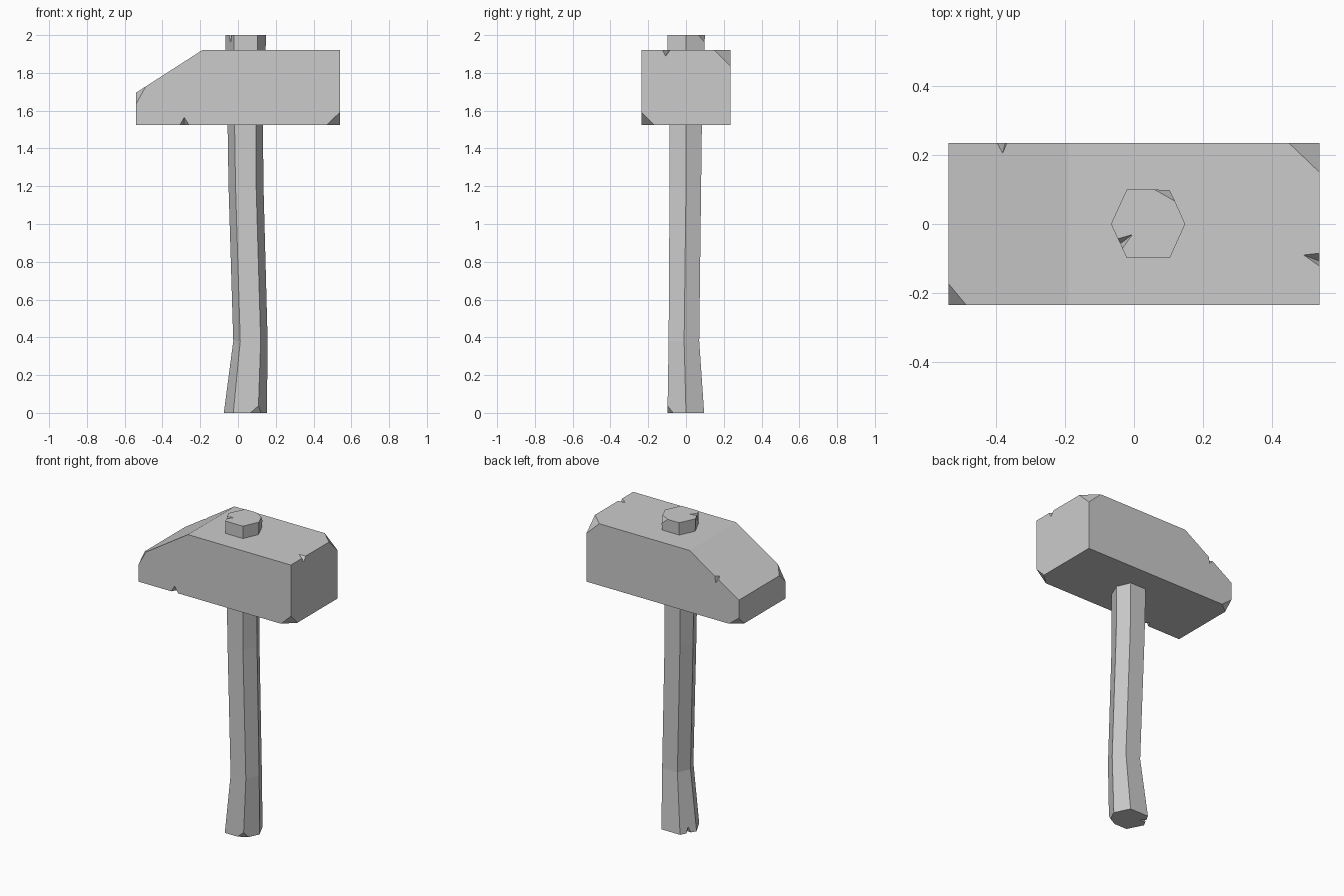
import bpy, bmesh
from mathutils import Vector

if "Cube" in bpy.data.objects:
    bpy.data.objects.remove(bpy.data.objects["Cube"])


def loft(name, rings):
    """Closed flat-faced solid skinned through equal-sized rings."""
    bm = bmesh.new()
    loops = [[bm.verts.new(p) for p in ring] for ring in rings]
    n = len(loops[0])
    for a, b in zip(loops, loops[1:]):
        for i in range(n):
            j = (i + 1) % n
            bm.faces.new((a[i], a[j], b[j], b[i]))
    bm.faces.new(loops[0])
    bm.faces.new(loops[-1])
    bmesh.ops.recalc_face_normals(bm, faces=bm.faces[:])
    mesh = bpy.data.meshes.new(name)
    bm.to_mesh(mesh)
    bm.free()
    obj = bpy.data.objects.new(name, mesh)
    bpy.context.collection.objects.link(obj)
    return obj


def clip_corner(obj, corner, a, b, c):
    """Slice a corner off along the plane through a, b, c."""
    a, b, c, corner = map(Vector, (a, b, c, corner))
    n = (b - a).cross(c - a).normalized()
    if n.dot(corner - a) < 0:
        n = -n
    bm = bmesh.new()
    bm.from_mesh(obj.data)
    geom = bm.verts[:] + bm.edges[:] + bm.faces[:]
    cut = bmesh.ops.bisect_plane(bm, geom=geom, plane_co=a, plane_no=n,
                                 clear_outer=True)["geom_cut"]
    edges = [e for e in cut if isinstance(e, bmesh.types.BMEdge)]
    bmesh.ops.edgeloop_fill(bm, edges=edges)
    bmesh.ops.recalc_face_normals(bm, faces=bm.faces[:])
    bm.to_mesh(obj.data)
    bm.free()


def nick(obj, p, q, a, b):
    """V notch on an edge: p, q lie on the edge, a-b is the notch floor."""
    p, q, a, b = map(Vector, (p, q, a, b))
    mid = (a + b) / 2
    pts = [mid + (v - mid) * 2 for v in (p, q, a, b)]
    bm = bmesh.new()
    for v in pts:
        bm.verts.new(v)
    bmesh.ops.convex_hull(bm, input=bm.verts[:])
    bmesh.ops.recalc_face_normals(bm, faces=bm.faces[:])
    mesh = bpy.data.meshes.new("nick_cutter")
    bm.to_mesh(mesh)
    bm.free()
    cutter = bpy.data.objects.new("nick_cutter", mesh)
    bpy.context.collection.objects.link(cutter)
    cutter.hide_render = True
    mod = obj.modifiers.new("nick", 'BOOLEAN')
    mod.operation = 'DIFFERENCE'
    mod.solver = 'EXACT'
    mod.object = cutter
    bpy.context.view_layer.objects.active = obj
    bpy.ops.object.modifier_apply(modifier=mod.name)
    bpy.data.objects.remove(cutter)


# Hammer head: wedge profile extruded in y
X, Y, LO, HI = 0.54, 0.236, 1.525, 1.92
profile = [(-X, LO), (X, LO), (X, HI), (-0.19, HI), (-X, 1.695)]
head = loft("hammer_head", [[(x, y, z) for x, z in profile] for y in (-Y, Y)])

# Chipped head corners
clip_corner(head, (X, Y, HI), (0.45, Y, HI), (X, 0.15, HI), (X, Y, 1.835))
clip_corner(head, (X, -Y, LO), (0.47, -Y, LO), (X, -0.17, LO), (X, -Y, 1.592))
clip_corner(head, (-X, -Y, 1.695), (-0.488, -Y, 1.728), (-X, -0.173, 1.695),
            (-X, -Y, 1.635))
clip_corner(head, (-X, Y, LO), (-0.47, Y, LO), (-X, 0.18, LO), (-X, Y, 1.58))

# Nicks along head edges
nick(head, (-0.307, -Y, LO), (-0.26, -Y, LO), (-0.285, -Y, 1.565), (-0.285, -0.195, LO))
nick(head, (X, -0.085, HI), (X, -0.123, HI), (0.493, -0.09, HI), (X, -0.108, 1.888))
nick(head, (-0.398, Y, 1.786), (-0.37, Y, 1.804), (-0.382, 0.205, 1.797),
     (-0.375, Y, 1.762))

# Handle: hexagonal rings (z, outer left, inner left, inner right, outer right,
# front y, middle y, back y)
sections = [
    (0.0, -0.075, -0.025, 0.107, 0.153, -0.098, 0.0, 0.096),
    (0.38, -0.025, 0.012, 0.12, 0.157, -0.092, -0.01, 0.07),
    (1.2, -0.05, -0.013, 0.096, 0.135, -0.087, 0.0, 0.08),
    (1.525, -0.055, -0.018, 0.095, 0.132, -0.088, 0.0, 0.084),
    (2.0, -0.067, -0.021, 0.104, 0.149, -0.099, 0.0, 0.1),
]
rings = [[(a, m, z), (b, f, z), (c, f, z), (d, m, z), (c, k, z), (b, k, z)]
         for z, a, b, c, d, f, m, k in sections]
handle = loft("handle", rings)

# Chips and nicks at the handle ends
clip_corner(handle, (0.104, 0.1, 2), (0.06, 0.1, 2), (0.12, 0.066, 2),
            (0.103, 0.099, 1.962))
clip_corner(handle, (0.107, -0.098, 0), (0.065, -0.098, 0), (0.121, -0.068, 0),
            (0.108, -0.098, 0.038))
nick(handle, (-0.047, -0.043, 2), (-0.034, -0.071, 2), (-0.005, -0.031, 2),
     (-0.039, -0.057, 1.957))
nick(handle, (-0.058, 0.033, 0), (-0.045, 0.058, 0), (-0.015, 0.03, 0),
     (-0.047, 0.046, 0.04))
